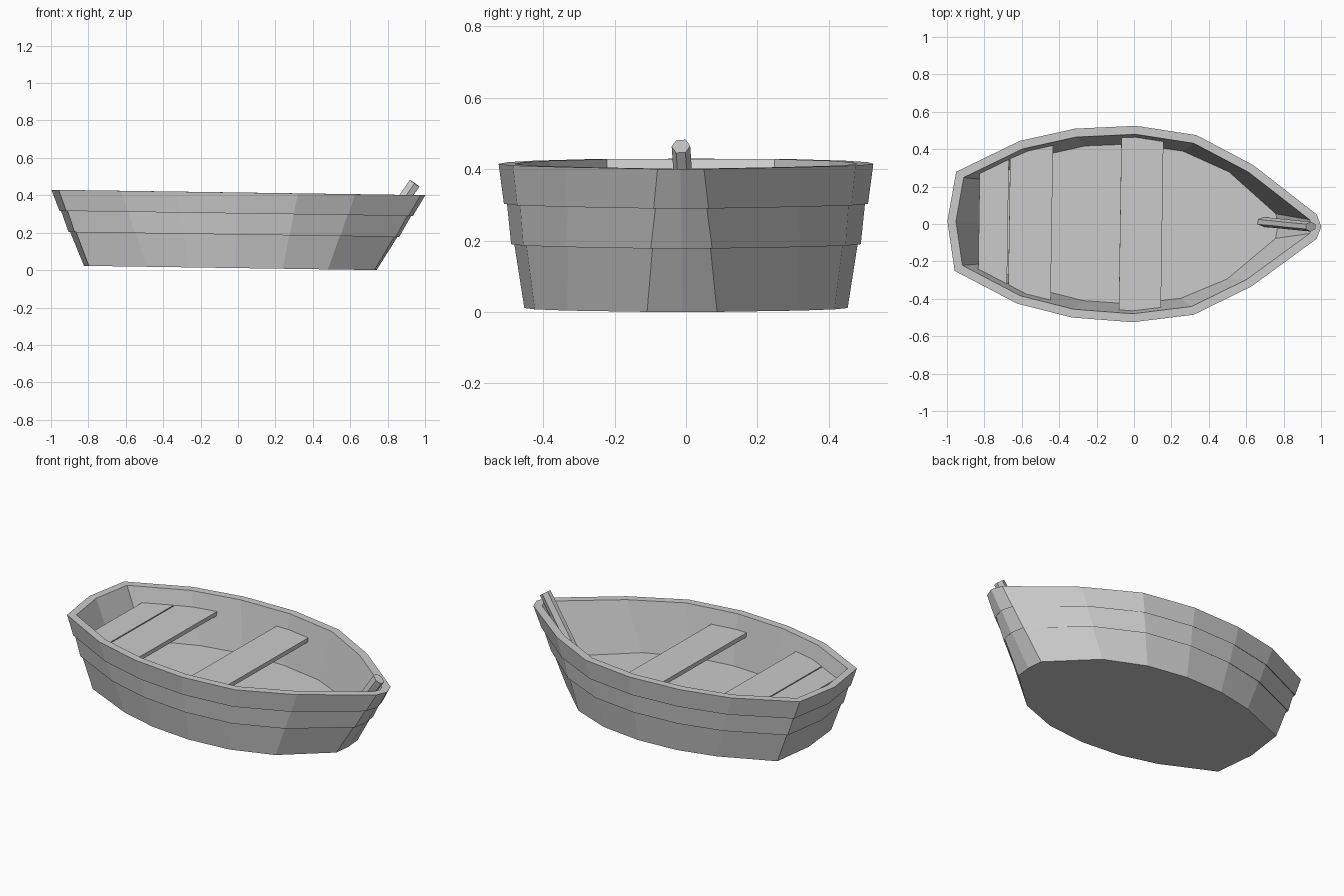
import bpy, bmesh, math
from mathutils import Vector, Matrix

if "Cube" in bpy.data.objects:
    bpy.data.objects.remove(bpy.data.objects["Cube"])

# Half outlines from bow to stern (mirrored across y = 0)
RIM = [(1.0, 0), (.975, .065), (.63, .325), (.325, .48), (0, .525),
       (-.325, .505), (-.62, .435), (-.957, .265), (-1.0, 0)]
BASE = [(.745, 0), (.735, .098), (.49, .325), (.25, .42), (0, .453),
        (-.25, .44), (-.48, .385), (-.79, .25), (-.82, 0)]
Z0, Z1 = .011, .415
# The whole boat rests slightly turned and stern-high
POSE = (Matrix.Translation((-.004, 0, 0)) @ Matrix.Rotation(-.015, 4, 'Z')
        @ Matrix.Rotation(.0145, 4, 'Y'))


def ring(t, offset=0):
    """Hull outline at height fraction t, pushed outward by offset."""
    half = [Vector(a).lerp(Vector(b), t) for a, b in zip(BASE, RIM)]
    loop = half + [Vector((p.x, -p.y)) for p in half[-2:0:-1]]
    out = []
    for i, p in enumerate(loop):
        d1 = (p - loop[i - 1]).normalized()
        d2 = (loop[(i + 1) % len(loop)] - p).normalized()
        n1, n2 = Vector((d1.y, -d1.x)), Vector((d2.y, -d2.x))
        q = p + (n1 + n2) * (offset / (1 + n1.dot(n2)))
        out.append(Vector((q.x, q.y, Z0 + t * (Z1 - Z0))))
    return out


def half_width(x, t):
    """Width of the inside of the hull at position x."""
    pts = ring(t, -.045)[:len(RIM)]
    for a, b in zip(pts, pts[1:]):
        if b.x <= x <= a.x:
            return a.y + (b.y - a.y) * (x - a.x) / (b.x - a.x)
    return 0


def loft(name, loops):
    """Capped skin over a stack of equal-length loops."""
    bm = bmesh.new()
    rows = [[bm.verts.new(p) for p in lp] for lp in loops]
    n = len(rows[0])
    for a, b in zip(rows, rows[1:]):
        for i in range(n):
            j = (i + 1) % n
            bm.faces.new((a[i], a[j], b[j], b[i]))
    bm.faces.new(rows[0][::-1])
    bm.faces.new(rows[-1])
    bmesh.ops.recalc_face_normals(bm, faces=bm.faces)
    bm.transform(POSE)
    me = bpy.data.meshes.new(name)
    bm.to_mesh(me)
    bm.free()
    ob = bpy.data.objects.new(name, me)
    bpy.context.collection.objects.link(ob)
    return ob


# Hull: three lapped planks, rim, inner wall and floor
loft("hull", [ring(t, o) for t, o in (
    (0, 0), (.458, -.004), (.443, .005), (.738, -.004), (.723, .005),
    (1, 0), (1, -.045), (.28, -.045))])


# Seat boards cut to the inside of the hull
def seat(name, xs, top=.327, thick=.025):
    t = (top - Z0) / (Z1 - Z0)
    side = [(x, half_width(x, t) + .004) for x in xs]
    plan = side + [(x, -y) for x, y in reversed(side)]
    loft(name, [[Vector((x, y, z)) for x, y in plan] for z in (top - thick, top)])


seat("stern_seat_rear", (-.83, -.675))
seat("stern_seat_front", (-.668, -.56, -.44))
seat("middle_seat", (-.075, 0, .15))

# Mooring post leaning out over the bow
foot, head = Vector((.685, .022, .10)), Vector((.942, 0, .478))
axis = (head - foot).normalized()
side = Vector((0, 1, 0))
side = (side - axis * side.dot(axis)).normalized()
up = axis.cross(side)
section = [up * (.036 * math.cos(a)) + side * (.026 * math.sin(a))
           for a in (math.radians(30 + 60 * k) for k in range(6))]
loft("bow_post", [[c + s for s in section] for c in (foot, head)])
